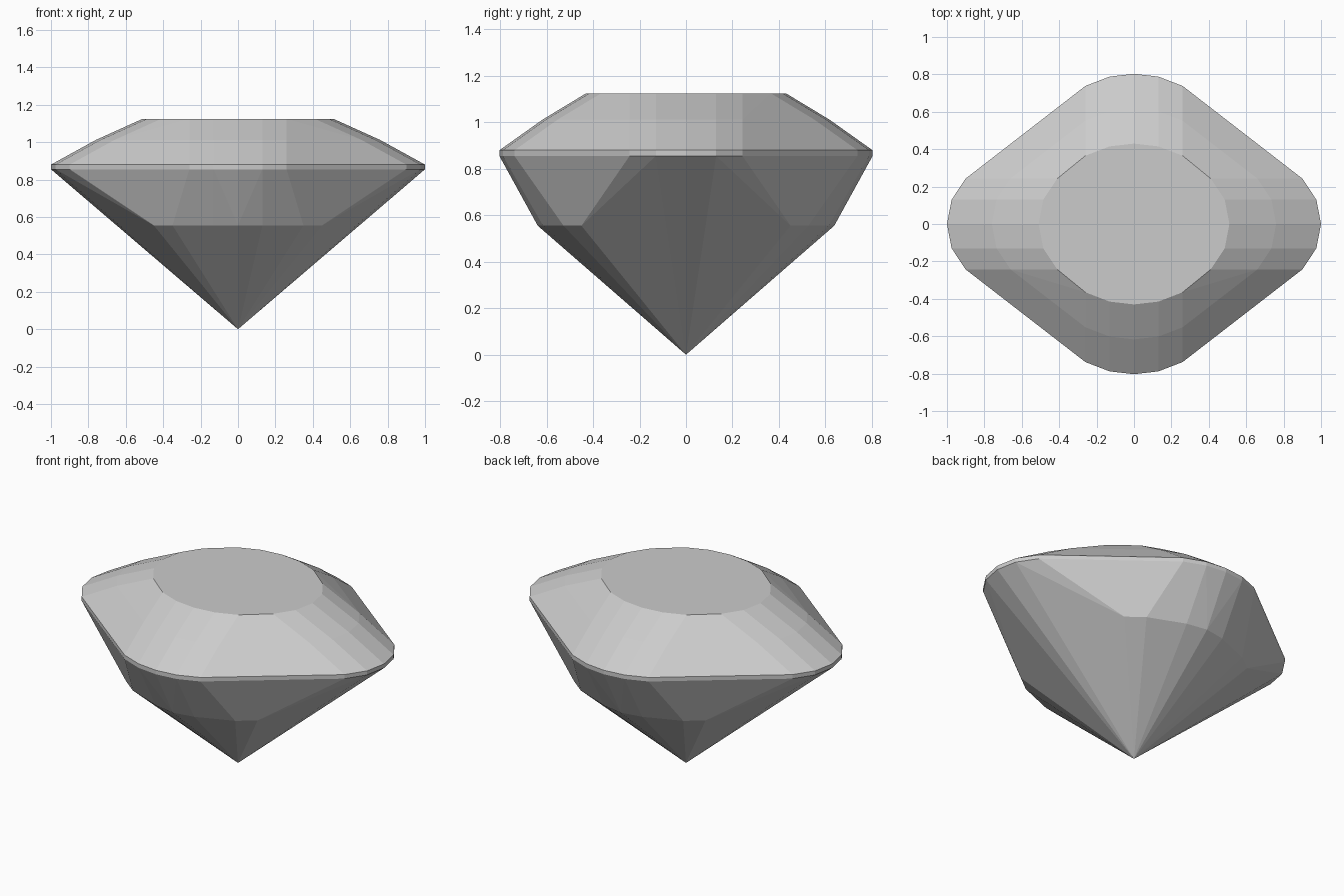
import bpy, bmesh, math

default = bpy.data.objects.get("Cube")
if default:
    bpy.data.objects.remove(default, do_unlink=True)


def make_material(name, colour):
    mat = bpy.data.materials.new(name)
    mat.use_nodes = True
    mat.diffuse_color = colour
    mat.node_tree.nodes["Principled BSDF"].inputs["Base Color"].default_value = colour
    return mat


def mirrored(points):
    """Repeat one quarter of the stone in all four quadrants."""
    return {(sx * x, sy * y, z) for x, y, z in points for sx in (1, -1) for sy in (1, -1)}


def ring(end_x, end_y, z):
    """One quarter of a rounded lozenge; the end curves slide along x and y."""
    ends = [(end_x, 0), (end_x - 0.025, 0.13), (end_x - 0.1, 0.243)]
    sides = [(0.26, end_y - 0.065), (0.13, end_y - 0.015), (0, end_y)]
    return [(x, y, z) for x, y in ends + sides]


# Crown: table, break line, and the two edges of the girdle
quarter = ring(0.51, 0.43, 1.125)
quarter += ring(0.76, 0.617, 1.012)
quarter += ring(1.0, 0.803, 0.88)
quarter += ring(1.0, 0.803, 0.855)

# Pavilion: lower edge of the steep side facets, then the point
quarter += [(0.53, 0.4, 0.6), (0.45, 0.45, 0.555), (0.35, 0.527, 0.555),
            (0.13, 0.615, 0.555), (0, 0.638, 0.555), (0, 0, 0)]

# Wrap the corner points in flat facets
bm = bmesh.new()
for point in sorted(mirrored(quarter)):
    bm.verts.new(point)
bmesh.ops.remove_doubles(bm, verts=bm.verts[:], dist=0.0005)
hull = bmesh.ops.convex_hull(bm, input=bm.verts[:])
unused = {v for v in hull["geom_interior"] + hull["geom_unused"]
          if isinstance(v, bmesh.types.BMVert)}
bmesh.ops.delete(bm, geom=list(unused), context="VERTS")
bmesh.ops.dissolve_limit(bm, angle_limit=math.radians(1), verts=bm.verts[:], edges=bm.edges[:])
bmesh.ops.recalc_face_normals(bm, faces=bm.faces[:])

mesh = bpy.data.meshes.new("cut_gemstone")
bm.to_mesh(mesh)
bm.free()
mesh.materials.append(make_material("pale grey", (0.6, 0.6, 0.6, 1)))
gem = bpy.data.objects.new("cut_gemstone", mesh)
bpy.context.collection.objects.link(gem)
